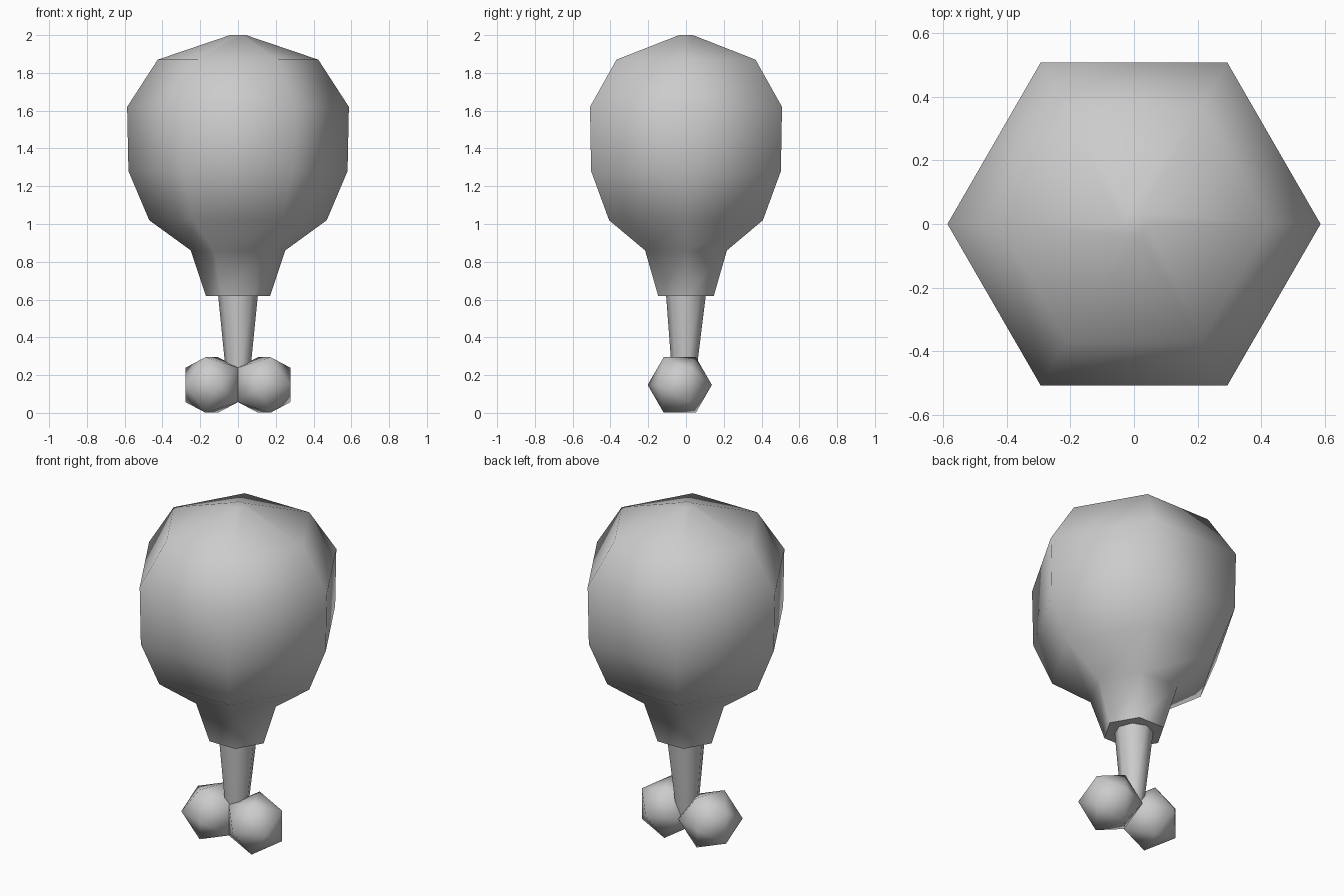
import bpy, bmesh
from math import sin, cos, radians, tau

if "Cube" in bpy.data.objects:
    bpy.data.objects.remove(bpy.data.objects["Cube"])


def finish(name, bm, angle):
    bmesh.ops.recalc_face_normals(bm, faces=bm.faces)
    mesh = bpy.data.meshes.new(name)
    bm.to_mesh(mesh)
    bm.free()
    obj = bpy.data.objects.new(name, mesh)
    bpy.context.collection.objects.link(obj)
    bpy.ops.object.select_all(action='DESELECT')
    obj.select_set(True)
    bpy.context.view_layer.objects.active = obj
    bpy.ops.object.shade_smooth_by_angle(angle=radians(angle))
    return obj


def lathe(name, sides, profile, angle):
    """Capped, stacked rings; profile entries are (radius, z, y offset)."""
    bm = bmesh.new()
    rings = []
    for r, z, oy in profile:
        rings.append([bm.verts.new((r * cos(tau * i / sides), oy + r * sin(tau * i / sides), z))
                      for i in range(sides)])
    for low, high in zip(rings, rings[1:]):
        for i in range(sides):
            j = (i + 1) % sides
            bm.faces.new((low[i], low[j], high[j], high[i]))
    bm.faces.new(rings[0])
    bm.faces.new(rings[-1])
    return finish(name, bm, angle)


def ball(name, side):
    """Icosahedron resting one face on the centre plane."""
    bm = bmesh.new()
    for x, r, start in [(-.139, .105, 0), (-.0325, .17, 60), (.0325, .17, 0), (.139, .105, 60)]:
        for k in range(3):
            a = radians(start + 120 * k)
            bm.verts.new((side * (.139 + x), -.033 + r * cos(a), .148 + r * sin(a)))
    bmesh.ops.convex_hull(bm, input=bm.verts)
    return finish(name, bm, 65)


# Six-sided bulbous head with a narrow collar
lathe("head", 6, [(.17, .62, 0), (.25, .86, 0), (.47, 1.02, 0), (.58, 1.28, 0),
                  (.587, 1.62, 0), (.425, 1.87, 0), (.042, 2.0, 0)], 65)

# Tapered stem leaning slightly forward
lathe("stem", 8, [(.057, .14, -.012), (.106, .63, 0)], 60)

# Pair of mirrored balls at the base
ball("right_ball", 1)
ball("left_ball", -1)
